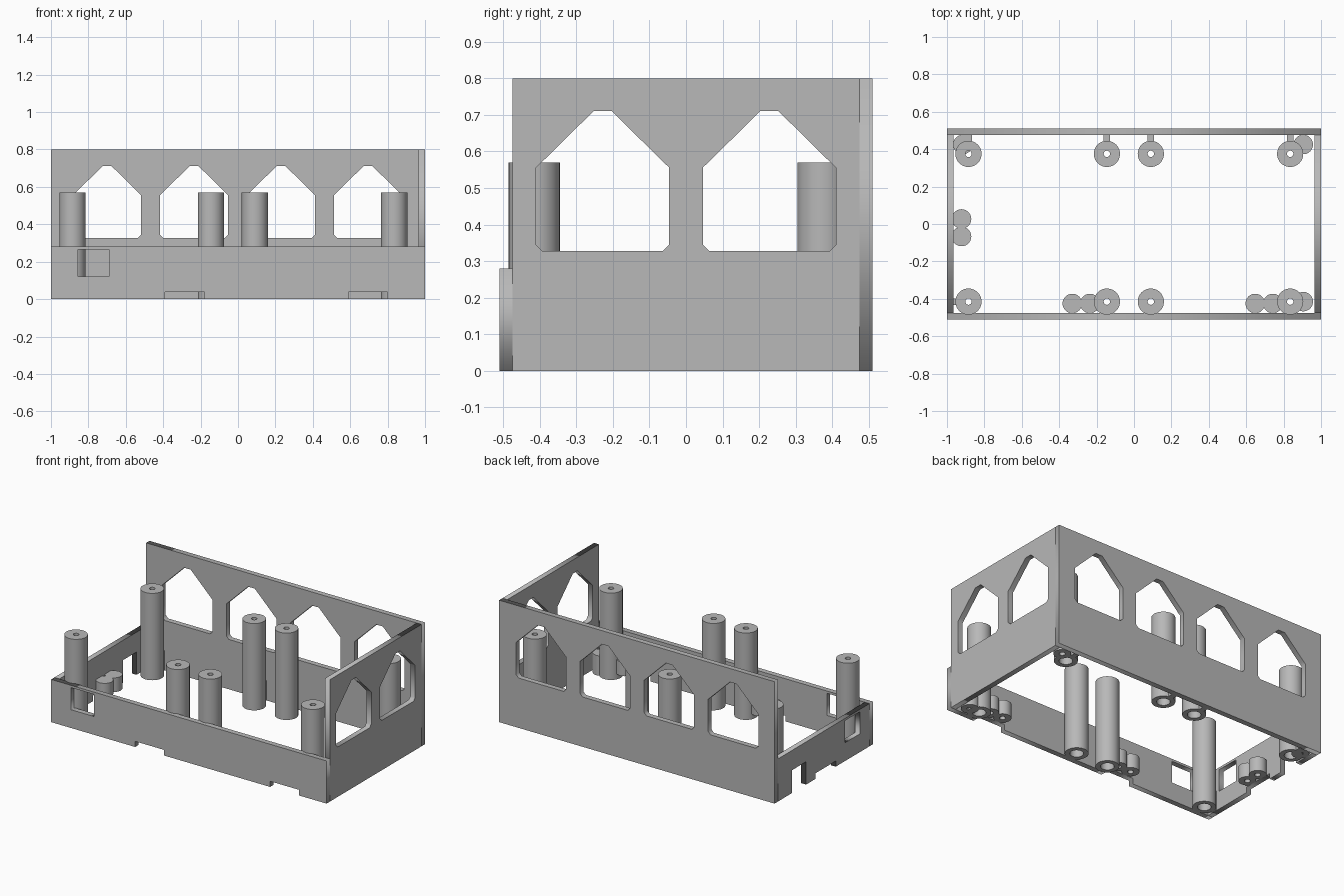
import bpy, bmesh, math
from mathutils import Matrix, Vector

if "Cube" in bpy.data.objects:
    bpy.data.objects.remove(bpy.data.objects["Cube"])

grey = bpy.data.materials.new("plain_grey")
grey.use_nodes = True
colour = (0.48, 0.48, 0.48, 1)
grey.diffuse_color = colour
grey.node_tree.nodes["Principled BSDF"].inputs["Base Color"].default_value = colour

HX, HY, T = 1.0, 0.51, 0.035      # half length, half width, wall thickness
LOW, HIGH = 0.28, 0.80            # wall heights
PIN_BASE, PIN_TOP = 0.037, 0.13   # connector pins
POST_TOP, POST_R = 0.57, 0.07


def add_mesh(name, bm):
    bmesh.ops.recalc_face_normals(bm, faces=bm.faces)
    mesh = bpy.data.meshes.new(name)
    bm.to_mesh(mesh)
    bm.free()
    mesh.materials.append(grey)
    ob = bpy.data.objects.new(name, mesh)
    bpy.context.collection.objects.link(ob)
    return ob


def wall(name, loops, origin, along):
    """Flat panel: outline and hole loops in (along, z), extruded to thickness T."""
    curve = bpy.data.curves.new(name, "CURVE")
    curve.dimensions = "2D"
    curve.fill_mode = "BOTH"
    curve.extrude = T / 2
    for loop in loops:
        spline = curve.splines.new("POLY")
        spline.points.add(len(loop) - 1)
        for p, (u, z) in zip(spline.points, loop):
            p.co = (u, z, 0, 1)
        spline.use_cyclic_u = True
    temp = bpy.data.objects.new(name + "_outline", curve)
    bpy.context.collection.objects.link(temp)
    mesh = bpy.data.meshes.new_from_object(
        temp.evaluated_get(bpy.context.evaluated_depsgraph_get()))
    bpy.data.objects.remove(temp)
    bm = bmesh.new()
    bm.from_mesh(mesh)
    bpy.data.meshes.remove(mesh)
    bmesh.ops.remove_doubles(bm, verts=bm.verts, dist=1e-5)
    a, up = Vector(along), Vector((0, 0, 1))
    frame = Matrix((a, up, a.cross(up))).transposed().to_4x4()
    bmesh.ops.transform(bm, matrix=Matrix.Translation(origin) @ frame, verts=bm.verts)
    return add_mesh(name, bm)


def panel(half, height, notches=()):
    """Panel outline with notches (centre, half width, depth) along the bottom, left to right."""
    pts = [(-half, height), (-half, 0)]
    for c, w, d in notches:
        pts += [(c - w, 0), (c - w, d), (c + w, d), (c + w, 0)]
    return pts + [(half, 0), (half, height)]


def arch(c, w=0.182):
    """Pointed window with clipped corners."""
    half = [(w - 0.018, 0.327), (w, 0.345), (w, 0.556), (w - 0.015, 0.57), (0.024, 0.711)]
    return [(c + u, z) for u, z in half] + [(c - u, z) for u, z in reversed(half)]


def rect(u0, u1, z0, z1):
    return [(u0, z0), (u1, z0), (u1, z1), (u0, z1)]


def lathe(name, profile, x, y, closed):
    bm = bmesh.new()
    verts = [bm.verts.new((r, 0, z)) for r, z in profile]
    pairs = list(zip(verts, verts[1:]))
    if closed:
        pairs.append((verts[-1], verts[0]))
    edges = [bm.edges.new(p) for p in pairs]
    bmesh.ops.spin(bm, geom=verts + edges, cent=(0, 0, 0), axis=(0, 0, 1),
                   angle=math.tau, steps=40)
    bmesh.ops.remove_doubles(bm, verts=bm.verts, dist=1e-5)
    bmesh.ops.translate(bm, vec=(x, y, 0), verts=bm.verts)
    ob = add_mesh(name, bm)
    bpy.ops.object.select_all(action="DESELECT")
    ob.select_set(True)
    bpy.context.view_layer.objects.active = ob
    bpy.ops.object.shade_smooth_by_angle(angle=math.radians(35))


def box(name, x0, x1, y0, y1, z0, z1):
    bm = bmesh.new()
    bmesh.ops.create_cube(bm, size=1)
    bmesh.ops.scale(bm, vec=(x1 - x0, y1 - y0, z1 - z0), verts=bm.verts)
    bmesh.ops.translate(bm, vec=((x0 + x1) / 2, (y0 + y1) / 2, (z0 + z1) / 2), verts=bm.verts)
    add_mesh(name, bm)


def post(name, x, y):
    """Screw post with a through hole, widened from below."""
    lathe(name, [(POST_R, 0), (POST_R, POST_TOP), (0.017, POST_TOP), (0.017, 0.5),
                 (0.04, 0.5), (0.04, 0)], x, y, True)


def pin(name, x, y, base=PIN_BASE):
    """Short blind socket open underneath."""
    lathe(name, [(0, PIN_TOP), (0.052, PIN_TOP), (0.052, base), (0.018, base),
                 (0.018, PIN_TOP - 0.02), (0, PIN_TOP - 0.02)], x, y, False)


# Walls: low at the front and right, high with windows at the back and left
inner = HY - T
wall("front_wall",
     [panel(HX, LOW, [(-0.285, 0.105, PIN_BASE), (0.695, 0.105, PIN_BASE)]),
      rect(-0.855, -0.69, 0.12, 0.265)],
     (0, -HY + T / 2, 0), (1, 0, 0))
wall("back_wall",
     [panel(HX, HIGH)] + [arch(-0.7 + i * 0.465) for i in range(4)],
     (0, HY - T / 2, 0), (1, 0, 0))
wall("left_wall",
     [panel(inner, HIGH), arch(-0.228), arch(0.228)],
     (HX - T / 2, 0, 0), (0, 1, 0))
wall("right_wall",
     [panel(inner, LOW, [(-0.02, 0.105, PIN_BASE), (0.255, 0.072, 0.15)]),
      rect(-0.375, -0.22, 0.12, 0.265)],
     (-HX + T / 2, 0, 0), (0, 1, 0))

# Screw posts and the ribs tying them to the walls
for i, x in enumerate((-0.885, -0.145, 0.09, 0.835)):
    post(f"front_post_{i}", x, -0.415)
    post(f"back_post_{i}", x, 0.375)
    box(f"back_rib_{i}", x - 0.018, x + 0.018, 0.435, inner + 0.005, 0, PIN_TOP)
box("front_side_rib", -HX + T - 0.005, -0.945, -0.433, -0.397, 0, PIN_TOP)

# Connector pins in pairs beside the notches, and single ones in the corners
for side in (-1, 1):
    pin("front_right_pin", -0.283 + side * 0.047, -0.425)
    pin("front_left_pin", 0.695 + side * 0.047, -0.425)
    pin("right_pin", -0.922, -0.02 + side * 0.047)
for name, x, y in (("back_right", -0.915, 0.425), ("back_left", 0.905, 0.425),
                   ("front_left", 0.905, -0.415)):
    pin(name + "_corner_pin", x, y, 0)
